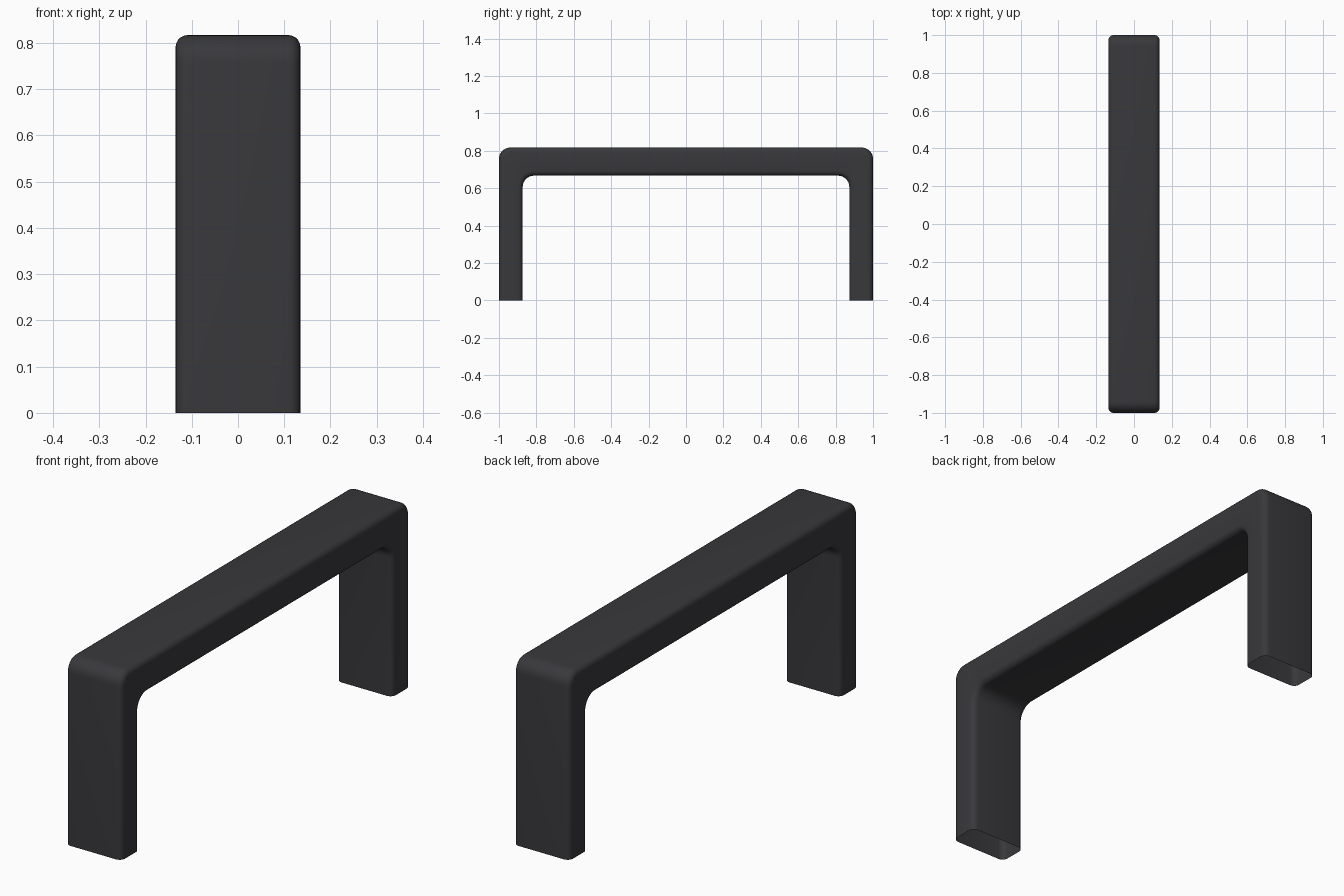
import bpy, bmesh
from math import sin, cos, pi

if "Cube" in bpy.data.objects:
    bpy.data.objects.remove(bpy.data.objects["Cube"])

HALF_W, HALF_L, HEIGHT = 0.135, 1.0, 0.817   # overall size
LEG, BAR = 0.127, 0.15                       # leg and bar thickness
BEND, EDGE = 0.06, 0.026                     # bend radius, edge rounding
STEPS, ROUND = 8, 5


def arch(y, z, r):
    """Half-arch path in the y-z plane: up one leg, round the bend; mirrored for the other."""
    half = [(y, 0.0)]
    for i in range(STEPS + 1):
        a = pi / 2 * i / STEPS
        half.append((y - r + r * cos(a), z - r + r * sin(a)))
    return half + [(-p, q) for p, q in reversed(half)]


def outer(d):
    return arch(HALF_L - d, HEIGHT - d, BEND - d)


def inner(d):
    return arch(HALF_L - LEG + d, HEIGHT - BAR + d, BEND + d)


# Lines running along the handle, going once round its rounded section
arc = [pi / 2 * i / ROUND for i in range(ROUND + 1)]
quarter = [(HALF_W - EDGE + EDGE * sin(a), EDGE - EDGE * cos(a)) for a in arc]
lines = [(x, outer(d)) for x, d in quarter]
lines += [(x, inner(d)) for x, d in reversed(quarter)]
lines += [(-x, inner(d)) for x, d in quarter]
lines += [(-x, outer(d)) for x, d in reversed(quarter)]

# Handle shell, left open under both legs
bm = bmesh.new()
rows = [[bm.verts.new((x, y, z)) for y, z in path] for x, path in lines]
for k, a in enumerate(rows):
    b = rows[(k + 1) % len(rows)]
    for i in range(len(a) - 1):
        bm.faces.new((a[i], a[i + 1], b[i + 1], b[i]))
bmesh.ops.recalc_face_normals(bm, faces=bm.faces)
# Make the top of the bar face upwards
top = max(bm.faces, key=lambda f: f.calc_center_median().z)
if top.normal.z < 0:
    bmesh.ops.reverse_faces(bm, faces=bm.faces)
mesh = bpy.data.meshes.new("handle")
bm.to_mesh(mesh)
bm.free()
handle = bpy.data.objects.new("handle", mesh)
bpy.context.collection.objects.link(handle)

# Dark plastic
mat = bpy.data.materials.new("dark_plastic")
mat.diffuse_color = (0.04, 0.04, 0.045, 1)
mat.use_nodes = True
mat.node_tree.nodes["Principled BSDF"].inputs["Base Color"].default_value = mat.diffuse_color
mesh.materials.append(mat)

bpy.context.view_layer.objects.active = handle
handle.select_set(True)
bpy.ops.object.shade_smooth_by_angle(angle=0.7)
